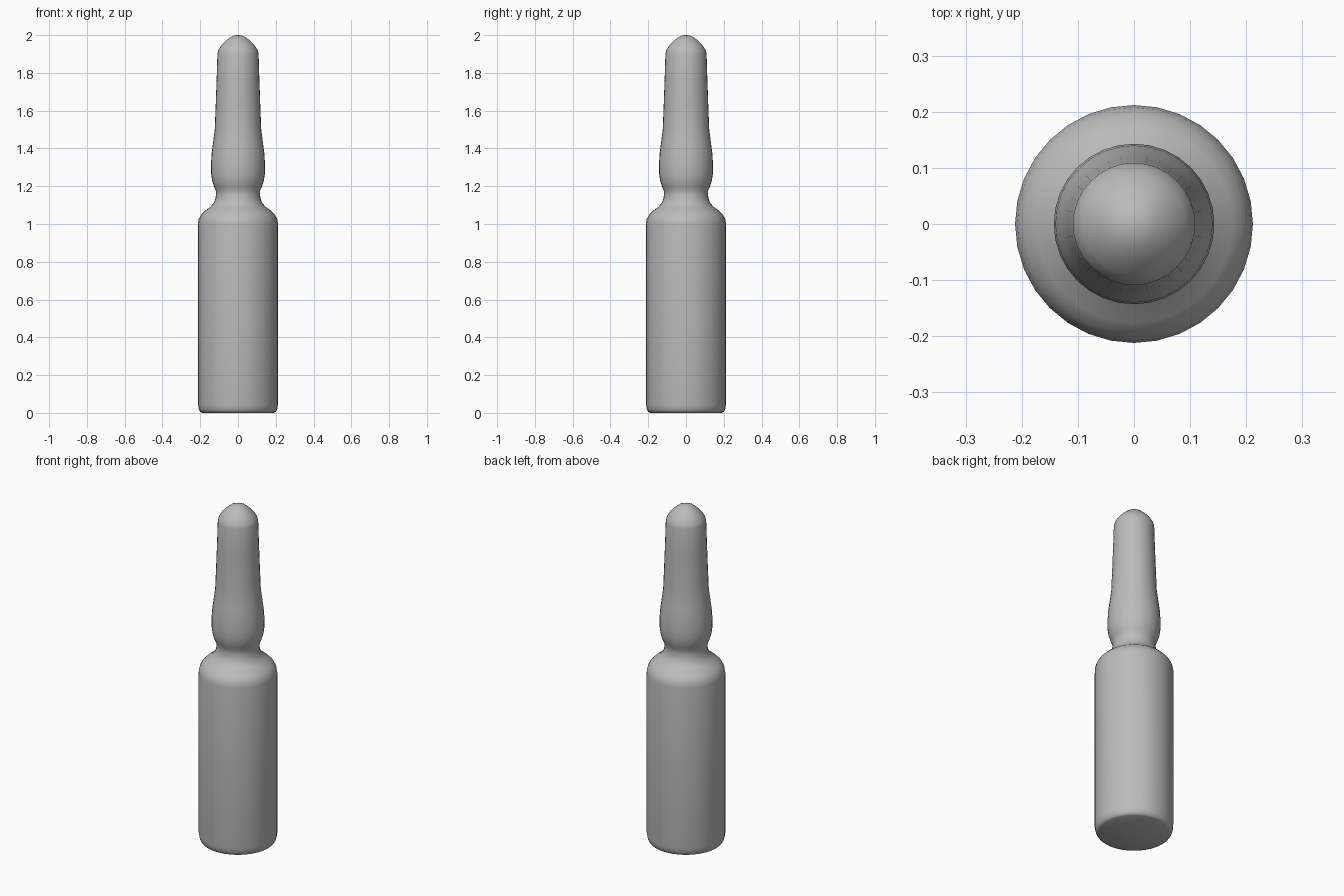
import bpy
import bmesh
import math

SIDES = 32

cube = bpy.data.objects.get("Cube")
if cube:
    bpy.data.objects.remove(cube, do_unlink=True)


def make_material(name, colour):
    mat = bpy.data.materials.new(name)
    mat.use_nodes = True
    mat.diffuse_color = colour
    mat.node_tree.nodes["Principled BSDF"].inputs["Base Color"].default_value = colour
    return mat


def lathe(name, profile, mat):
    """Spin (radius, height) points around z and close both ends."""
    bm = bmesh.new()
    verts = [bm.verts.new((r, 0, z)) for r, z in profile]
    edges = [bm.edges.new(pair) for pair in zip(verts, verts[1:])]
    bmesh.ops.spin(bm, geom=verts + edges, cent=(0, 0, 0), axis=(0, 0, 1),
                   angle=math.tau, steps=SIDES)
    bmesh.ops.remove_doubles(bm, verts=bm.verts, dist=0.0005)
    bmesh.ops.recalc_face_normals(bm, faces=bm.faces)
    mesh = bpy.data.meshes.new(name)
    bm.to_mesh(mesh)
    bm.free()
    mesh.materials.append(mat)
    obj = bpy.data.objects.new(name, mesh)
    bpy.context.collection.objects.link(obj)
    bpy.ops.object.select_all(action="DESELECT")
    obj.select_set(True)
    bpy.context.view_layer.objects.active = obj
    bpy.ops.object.shade_smooth_by_angle(angle=math.radians(60))


glass = make_material("grey glass", (0.5, 0.5, 0.5, 1))

# One continuous glass skin, from the base up to the sealed tip
base = [(0, 0), (0.19, 0), (0.2, 0.005), (0.208, 0.02), (0.212, 0.045)]
shoulder = [(0.212, 1.0), (0.208, 1.025), (0.195, 1.05), (0.175, 1.07),
            (0.145, 1.092), (0.128, 1.112)]
neck = [(0.119, 1.135), (0.116, 1.16), (0.118, 1.18), (0.127, 1.2)]
bulb = [(0.137, 1.23), (0.142, 1.265), (0.143, 1.31), (0.14, 1.37),
        (0.132, 1.43), (0.123, 1.5)]
stem = [(0.118, 1.63), (0.113, 1.77), (0.109, 1.9)]
tip = [(0.104, 1.92), (0.09, 1.943), (0.068, 1.967), (0.044, 1.987),
       (0.02, 1.998), (0, 2.0)]
lathe("glass_ampoule", base + shoulder + neck + bulb + stem + tip, glass)
